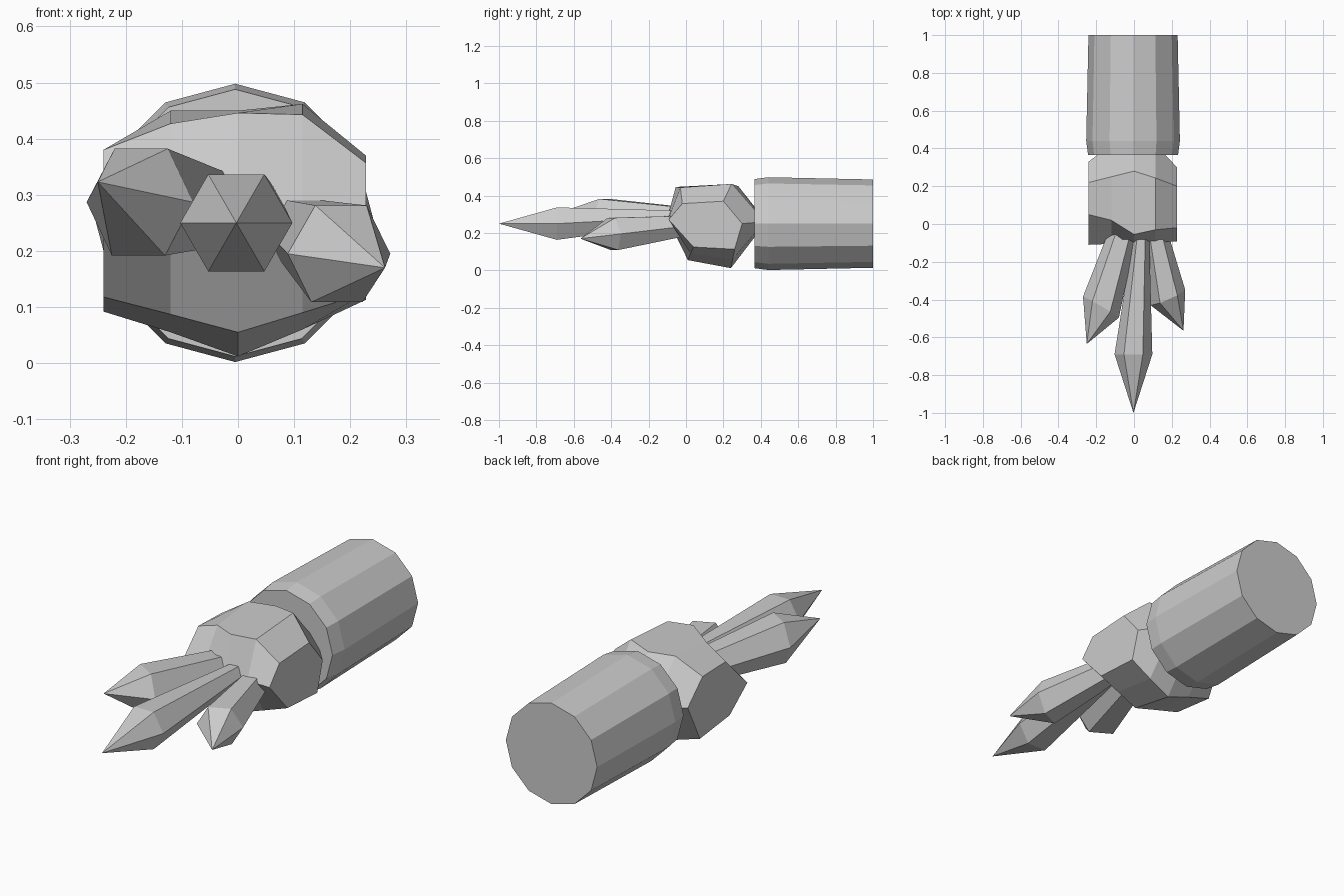
import bpy, bmesh, math
from mathutils import Vector

if "Cube" in bpy.data.objects:
    bpy.data.objects.remove(bpy.data.objects["Cube"])

grey = bpy.data.materials.new("plain grey")
grey.diffuse_color = (0.6, 0.6, 0.6, 1)
grey.use_nodes = True
grey.node_tree.nodes["Principled BSDF"].inputs["Base Color"].default_value = grey.diffuse_color


def loft(name, rings, cap_start=True, tip=None):
    """Skin equal-length rings of points; close with a flat cap or a tip."""
    bm = bmesh.new()
    loops = [[bm.verts.new(p) for p in ring] for ring in rings]
    n = len(loops[0])
    for a, b in zip(loops, loops[1:]):
        for i in range(n):
            j = (i + 1) % n
            bm.faces.new((a[i], a[j], b[j], b[i]))
    bm.faces.new(loops[0])
    if tip:
        t = bm.verts.new(tip)
        for i in range(n):
            bm.faces.new((loops[-1][i], loops[-1][(i + 1) % n], t))
    else:
        bm.faces.new(loops[-1])
    bmesh.ops.recalc_face_normals(bm, faces=bm.faces)
    me = bpy.data.meshes.new(name)
    bm.to_mesh(me)
    bm.free()
    me.materials.append(grey)
    ob = bpy.data.objects.new(name, me)
    bpy.context.collection.objects.link(ob)
    return ob


def circle(center, axis, r, n):
    """Regular ring of n points around an axis, first point sideways."""
    c, d = Vector(center), Vector(axis).normalized()
    side = d.cross(Vector((0, 0, 1))).normalized()
    up = side.cross(d)
    return [c + r * (math.cos(a) * side + math.sin(a) * up)
            for a in (2 * math.pi * i / n for i in range(n))]


# Forearm: twelve-sided sleeve with a slightly flared cuff
loft("forearm_sleeve", [circle((-0.005, y, 0.25), (0, 1, 0), r, 12)
                        for y, r in ((0.365, 0.238), (0.44, 0.248), (1.0, 0.236))])

# Palm: faceted block, six-sided sections across x
# (top front, top back, back, bottom back, bottom front, front)
sections = {
    -0.24: ((.05, .38), (.22, .375), (.33, .27), (.24, .092), (.02, .118), (-.11, .22)),
    -0.12: ((.02, .427), (.25, .45), (.42, .27), (.24, .055), (.015, .087), (-.105, .25)),
    0.0: ((-.055, .446), (.28, .45), (.43, .26), (.24, .012), (.01, .055), (-.10, .28)),
    0.115: ((-.03, .443), (.243, .462), (.42, .26), (.25, .06), (.025, .09), (-.095, .275)),
    0.228: ((-.02, .357), (.2, .37), (.3, .25), (.26, .113), (.04, .125), (-.093, .272)),
}
loft("palm", [[(x, y, z) for y, z in pts] for x, pts in sections.items()])

# Claws: six-sided spikes, narrow at the root, widest before the point
claws = {
    "middle_claw": ((.04, -.04, .285), .04, (-.003, -.69, .25), .1, (-.003, -1, .25), (0, -1, 0)),
    "left_claw": ((-.055, -.04, .275), .075, (-.175, -.44, .287), .11, (-.25, -.635, .323), (-.5, -.85, .05)),
    "right_claw": ((.11, -.04, .235), .065, (.18, -.39, .195), .1, (.262, -.565, .17), (.4, -.9, -.1)),
}
for name, (root, r0, mid, r1, tip, axis) in claws.items():
    loft(name, [circle(root, axis, r0, 6), circle(mid, axis, r1, 6)], tip=tip)
